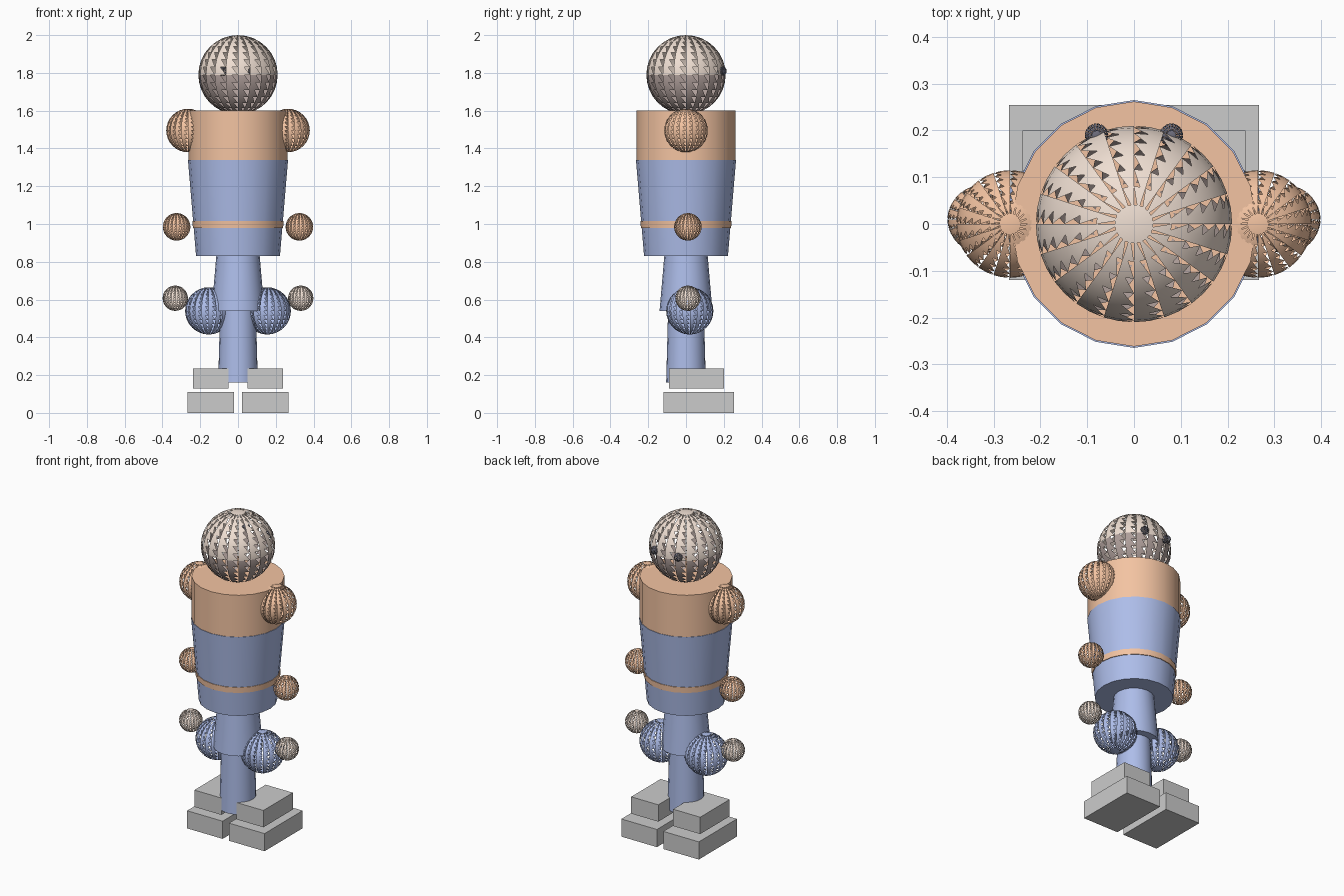
import bpy, bmesh, math
from mathutils import Vector

if "Cube" in bpy.data.objects:
    bpy.data.objects.remove(bpy.data.objects["Cube"])


def material(name, rgb):
    m = bpy.data.materials.new(name)
    m.diffuse_color = (*rgb, 1)
    m.use_nodes = True
    m.node_tree.nodes["Principled BSDF"].inputs["Base Color"].default_value = m.diffuse_color
    return m


SKIN = material("skin", (0.87, 0.74, 0.65))
BEARD = material("beard", (0.42, 0.34, 0.32))
ORANGE = material("orange", (0.9, 0.55, 0.36))
BLUE = material("blue", (0.42, 0.51, 0.82))
DARK = material("dark", (0.15, 0.15, 0.2))


def finish(name, bm, mats):
    me = bpy.data.meshes.new(name)
    bm.to_mesh(me)
    bm.free()
    ob = bpy.data.objects.new(name, me)
    bpy.context.collection.objects.link(ob)
    for m in mats:
        me.materials.append(m)
    return ob


def smooth(ob):
    bpy.ops.object.select_all(action='DESELECT')
    ob.select_set(True)
    bpy.context.view_layer.objects.active = ob
    bpy.ops.object.shade_smooth_by_angle(angle=math.radians(40))


def tube(name, z0, z1, r0, r1, mat):
    bm = bmesh.new()
    bmesh.ops.create_cone(bm, cap_ends=True, segments=20, radius1=r0,
                          radius2=r1, depth=z1 - z0)
    bmesh.ops.translate(bm, verts=bm.verts, vec=(0, 0, (z0 + z1) / 2))
    smooth(finish(name, bm, [mat]))


def box(name, x0, x1, y0, y1, z0, z1):
    bm = bmesh.new()
    bmesh.ops.create_cube(bm, size=1)
    for v in bm.verts:
        v.co = Vector(((x0 + x1) / 2 + v.co.x * (x1 - x0),
                       (y0 + y1) / 2 + v.co.y * (y1 - y0),
                       (z0 + z1) / 2 + v.co.z * (z1 - z0)))
    finish(name, bm, [])


def slotted_ball(name, center, r, mats, rings=16):
    """Ball of solid meridian strips joined by saw-toothed, half-open strips."""
    cols = 40
    c = Vector(center)
    bm = bmesh.new()
    grid = []
    for i in range(1, rings):
        t = math.pi * i / rings
        grid.append([bm.verts.new(c + r * Vector((
            math.sin(t) * math.cos(math.tau * j / cols),
            math.sin(t) * math.sin(math.tau * j / cols),
            math.cos(t)))) for j in range(cols)])
    top = bm.verts.new(c + Vector((0, 0, r)))
    bottom = bm.verts.new(c - Vector((0, 0, r)))
    for j in range(cols):
        k = (j + 1) % cols
        bm.faces.new((top, grid[0][j], grid[0][k]))
        bm.faces.new((bottom, grid[-1][k], grid[-1][j]))
        for a, b in zip(grid, grid[1:]):
            if j % 2:
                bm.faces.new((a[j], b[j], b[k]))
            else:
                bm.faces.new((a[j], b[j], b[k], a[k]))
    for f in bm.faces:
        f.smooth = True
        if len(mats) > 1 and f.calc_center_median().z < c.z:
            f.material_index = 1
    finish(name, bm, mats)


# torso
tube("tunic", 0.83, 1.34, 0.222, 0.265, BLUE)
tube("chest", 1.34, 1.6, 0.262, 0.262, ORANGE)
tube("belt", 0.98, 1.015, 0.239, 0.241, ORANGE)

# legs
tube("upper_leg", 0.54, 0.83, 0.14, 0.115, BLUE)
tube("lower_leg", 0.16, 0.54, 0.105, 0.095, BLUE)

# head, lower half in beard colour
slotted_ball("head", (0, 0, 1.79), 0.21, [SKIN, BEARD])

# mirrored parts
for s, side in ((-1, "left"), (1, "right")):
    slotted_ball(side + "_eye", (s * 0.08, 0.19, 1.81), 0.025, [DARK], 8)
    slotted_ball(side + "_shoulder", (s * 0.265, 0, 1.495), 0.115, [ORANGE])
    slotted_ball(side + "_elbow", (s * 0.325, 0.01, 0.985), 0.073, [ORANGE])
    slotted_ball(side + "_hand", (s * 0.332, 0.01, 0.607), 0.067, [SKIN])
    slotted_ball(side + "_knee", (s * 0.155, 0.02, 0.54), 0.125, [BLUE])
    x = sorted((s * 0.022, s * 0.267))
    box(side + "_boot_sole", x[0], x[1], -0.12, 0.255, 0, 0.11)
    x = sorted((s * 0.051, s * 0.238))
    box(side + "_boot_top", x[0], x[1], -0.09, 0.2, 0.13, 0.235)
